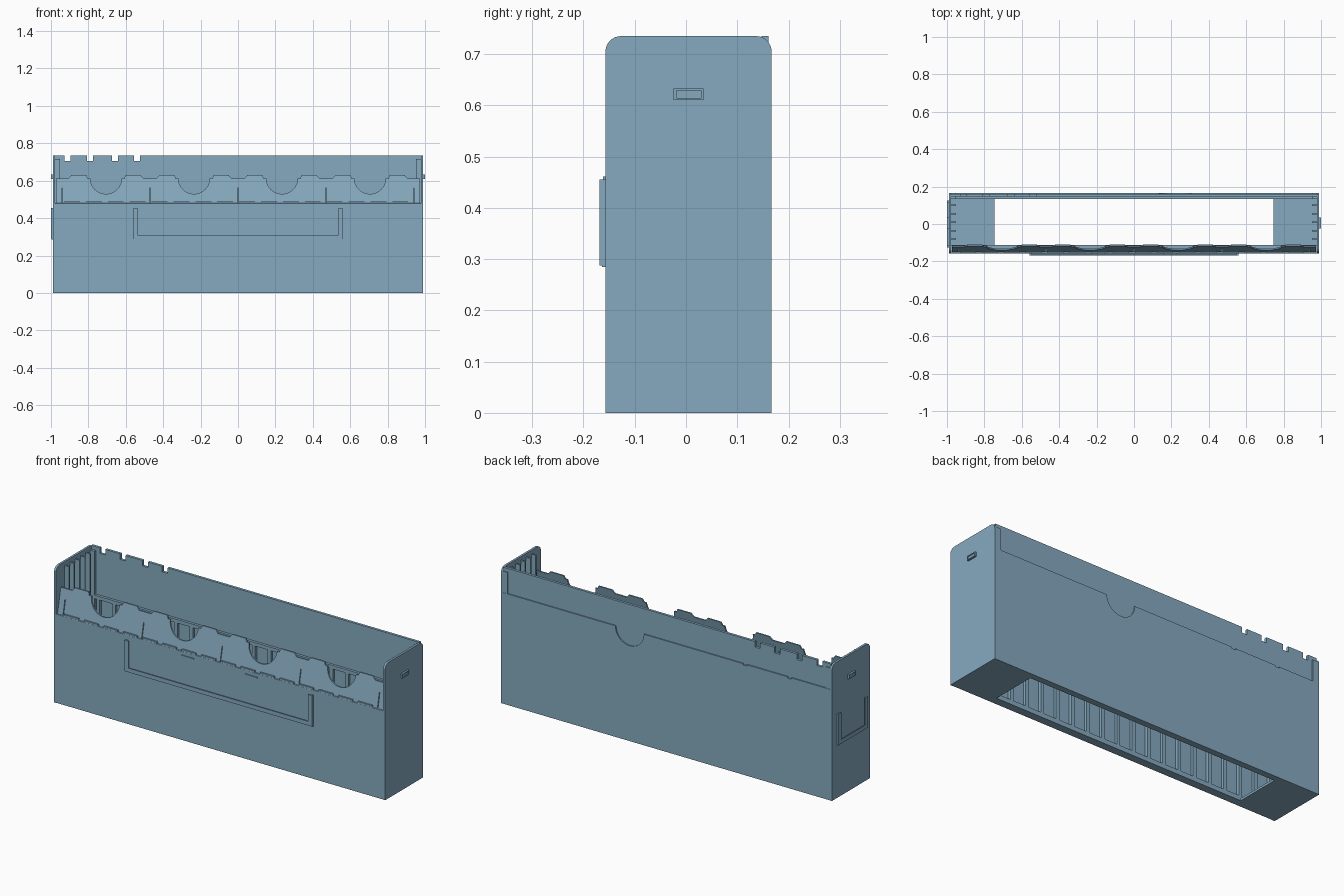
import bpy, bmesh, math
from mathutils import Vector

mat = bpy.data.materials.new("dusty_blue")
mat.diffuse_color = (0.235, 0.40, 0.52, 1)


def finish(bm, name, bevel=0.0):
    bmesh.ops.recalc_face_normals(bm, faces=bm.faces)
    me = bpy.data.meshes.new(name)
    bm.to_mesh(me)
    bm.free()
    me.materials.append(mat)
    ob = bpy.data.objects.new(name, me)
    bpy.context.collection.objects.link(ob)
    if bevel:
        mod = ob.modifiers.new("edge", "BEVEL")
        mod.width = bevel
        mod.segments = 2
    return ob


def add_box(bm, x0, x1, y0, y1, z0, z1):
    vs = bmesh.ops.create_cube(bm, size=1)["verts"]
    for v in vs:
        v.co = Vector(((x0 + x1) / 2 + v.co.x * (x1 - x0),
                       (y0 + y1) / 2 + v.co.y * (y1 - y0),
                       (z0 + z1) / 2 + v.co.z * (z1 - z0)))


def boxes(name, items, bevel=0.0):
    bm = bmesh.new()
    for b in items:
        add_box(bm, *b)
    return finish(bm, name, bevel)


def plate(name, pts, to_a, to_b):
    """Solid plate from a 2D outline; to_a / to_b place its two sides."""
    bm = bmesh.new()
    a = [bm.verts.new(to_a(*p)) for p in pts]
    b = [bm.verts.new(to_b(*p)) for p in pts]
    bm.faces.new(a)
    bm.faces.new(b[::-1])
    n = len(pts)
    for i in range(n):
        bm.faces.new((a[i], a[(i + 1) % n], b[(i + 1) % n], b[i]))
    return finish(bm, name)


def arc(cx, cz, r, a0, a1, n):
    return [(cx + r * math.cos(math.radians(a0 + (a1 - a0) * i / n)),
             cz + r * math.sin(math.radians(a0 + (a1 - a0) * i / n)))
            for i in range(n + 1)]


def upright(y):
    return lambda x, z: (x, y, z)


# End walls with rounded top corners
end_outline = ([(-0.157, 0.0), (0.167, 0.0)]
               + arc(0.137, 0.705, 0.03, 0, 90, 8)
               + arc(-0.127, 0.705, 0.03, 90, 180, 8))
for side, name in ((-1, "left_end_wall"), (1, "right_end_wall")):
    plate(name, end_outline,
          lambda y, z, s=side: (s * 0.978, y, z),
          lambda y, z, s=side: (s * 0.99, y, z))

# Guide ribs inside the ends, and the back corner posts
ribs, posts, clips = [], [], []
for s in (-1, 1):
    lo, hi = sorted((s * 0.952, s * 0.979))
    for y in (0.10, 0.055, 0.01, -0.035, -0.08):
        ribs.append((lo, hi, y - 0.004, y + 0.004, 0.01, 0.715))
    posts.append((lo, hi, 0.133, 0.166, 0.01, 0.715))
    # Rectangular clip on each end, built as a small frame
    lo, hi = sorted((s * 0.989, s * 1.0))
    clips += [(lo, hi, -0.024, 0.034, 0.61, 0.614),
              (lo, hi, -0.024, 0.034, 0.629, 0.633),
              (lo, hi, -0.024, -0.019, 0.61, 0.633),
              (lo, hi, 0.029, 0.034, 0.61, 0.633)]
    lo, hi = sorted((s * 0.989, s * 0.996))
    clips.append((lo, hi, -0.02, 0.03, 0.613, 0.63))
boxes("end_guide_ribs", ribs)
boxes("back_corner_posts", posts)
boxes("end_clips", clips)

# Floor, open in the middle
boxes("floor", [(-0.985, -0.745, -0.15, 0.16, 0, 0.012),
                (0.745, 0.985, -0.15, 0.16, 0, 0.012),
                (-0.745, 0.745, -0.15, -0.112, 0, 0.012),
                (-0.745, 0.745, 0.133, 0.16, 0, 0.012)])

# Front wall with ledge
boxes("front_wall", [(-0.989, 0.989, -0.157, -0.128, 0, 0.48)], 0.002)

# Ribbed grid on the inner faces of both long walls
grid = []
for y0, y1 in ((-0.13, -0.112), (0.133, 0.148)):
    grid += [(-0.978, 0.978, y0, y1, 0.0, 0.025),
             (-0.978, 0.978, y0, y1, 0.46, 0.479)]
    for i in range(-10, 11):
        grid.append((i * 0.093 - 0.01, i * 0.093 + 0.01, y0, y1, 0.02, 0.465))
boxes("inner_wall_ribs", grid)

# Back wall: thin full-height sheet with four notches in its top edge
outline = [(-0.98, 0.0), (0.98, 0.0), (0.98, 0.735)]
for x in (-0.54, -0.658, -0.791, -0.912):
    outline += [(x + 0.016, 0.735), (x + 0.016, 0.705),
                (x - 0.016, 0.705), (x - 0.016, 0.735)]
outline.append((-0.98, 0.735))
plate("back_upper_wall", outline, upright(0.147), upright(0.161))

# Back wall outer layer with finger notch and two small slots
outline = [(-0.989, 0.0), (0.989, 0.0), (0.989, 0.60)]
outline += arc(0.22, 0.60, 0.085, 0, -180, 20)
for x in (-0.47, -0.735):
    outline += [(x + 0.012, 0.60), (x + 0.012, 0.593),
                (x - 0.012, 0.593), (x - 0.012, 0.60)]
outline.append((-0.989, 0.60))
plate("back_outer_wall", outline, upright(0.16), upright(0.167))

# Leaning front panel with scallops, raised tabs and slits
top, tab = 0.613, 0.63
outline = [(-0.974, 0.48)]
for x in (-0.94, -0.47, 0.0, 0.47, 0.94):
    outline += [(x - 0.002, 0.48), (x - 0.002, 0.56),
                (x + 0.002, 0.56), (x + 0.002, 0.48)]
outline += [(0.974, 0.48), (0.974, top)]
for cx in (0.706, 0.235, -0.235, -0.706):
    outline += [(cx + 0.20, top), (cx + 0.185, tab), (cx + 0.105, tab), (cx + 0.098, top)]
    outline += arc(cx, 0.613, 0.084, 0, -180, 20)
    outline += [(cx - 0.098, top), (cx - 0.105, tab), (cx - 0.185, tab), (cx - 0.20, top)]
outline.append((-0.974, top))


def lean(offset):
    return lambda x, z: (x, -0.150 + offset + (z - 0.48) * 0.21, z)


plate("scalloped_front_panel", outline, lean(0.0), lean(0.008))

# Row of small stops along the ledge
boxes("ledge_stops", [(-0.93 + i * 0.117, -0.845 + i * 0.117, -0.156, -0.148, 0.478, 0.49)
                      for i in range(16)])

# U-shaped label holders: a narrow riser with a wider lip over it
boxes("front_label_holder", [
    (-0.56, 0.56, -0.164, -0.156, 0.285, 0.297),
    (-0.56, -0.548, -0.164, -0.156, 0.285, 0.455),
    (0.548, 0.56, -0.164, -0.156, 0.285, 0.455),
    (-0.56, 0.56, -0.169, -0.164, 0.288, 0.310),
    (-0.56, -0.537, -0.169, -0.164, 0.288, 0.455),
    (0.537, 0.56, -0.169, -0.164, 0.288, 0.455)])
boxes("side_label_holder", [
    (-0.996, -0.989, -0.125, 0.125, 0.285, 0.297),
    (-0.996, -0.989, -0.125, -0.113, 0.285, 0.455),
    (-0.996, -0.989, 0.113, 0.125, 0.285, 0.455),
    (-1.0, -0.996, -0.125, 0.125, 0.288, 0.310),
    (-1.0, -0.996, -0.125, -0.102, 0.288, 0.455),
    (-1.0, -0.996, 0.102, 0.125, 0.288, 0.455)])

# Small retaining bumps above the front label
boxes("label_bumps", [(s * 0.19 - 0.036, s * 0.19 + 0.036, -0.162, -0.156, 0.455, 0.461)
                      for s in (-1, 1)])
